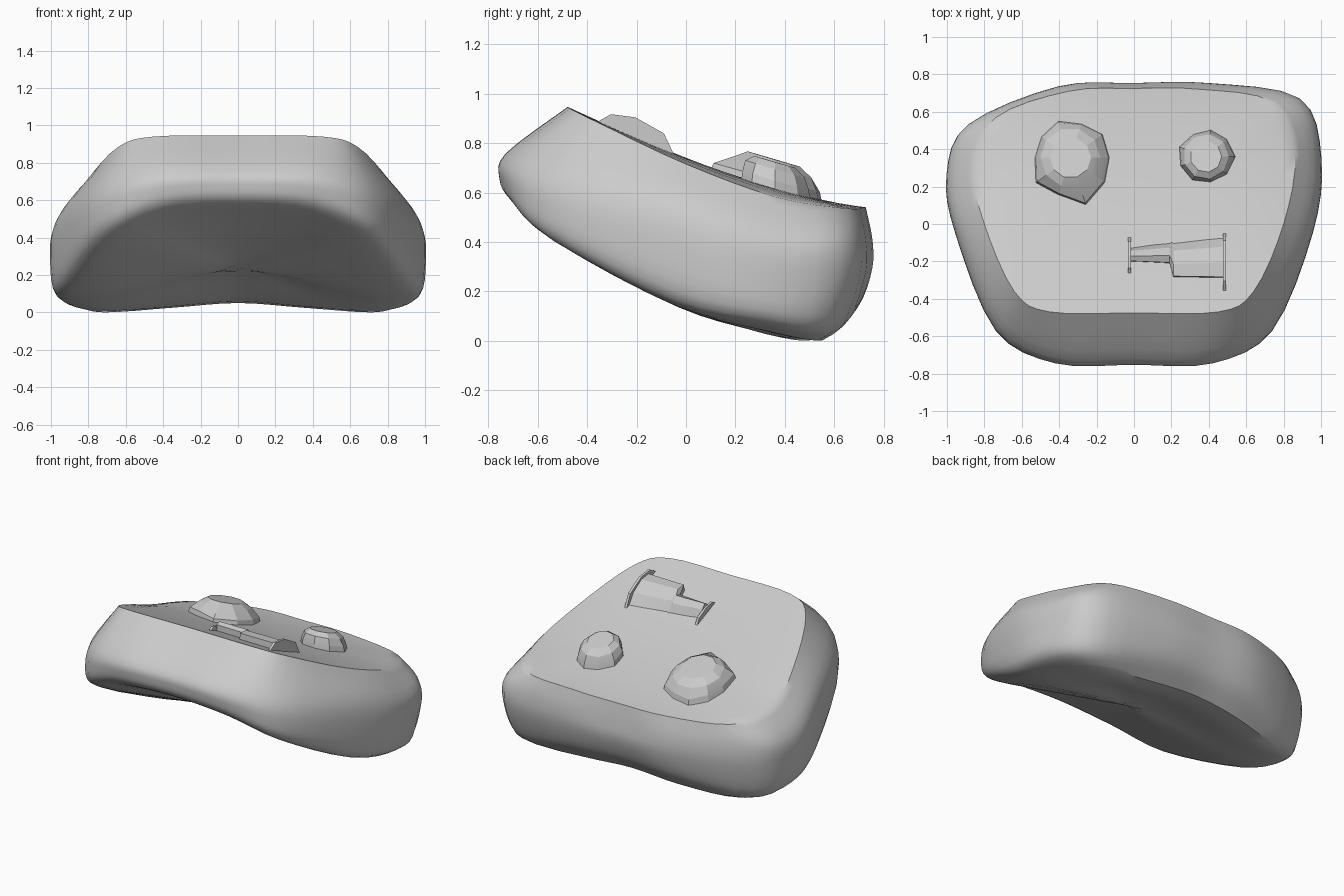
import bpy, bmesh, math
from mathutils import Vector

cube = bpy.data.objects.get("Cube")
if cube:
    bpy.data.objects.remove(cube)

stone = bpy.data.materials.new("plain_grey")
stone.use_nodes = True
GREY = (0.6, 0.6, 0.6, 1)
stone.diffuse_color = GREY
stone.node_tree.nodes["Principled BSDF"].inputs["Base Color"].default_value = GREY


def face_z(y):
    """Height of the sloping top face."""
    return 0.74 - 0.385 * y + 0.13 * y * y


def finish(name, bm, angle):
    bmesh.ops.remove_doubles(bm, verts=bm.verts, dist=0.0005)
    bmesh.ops.recalc_face_normals(bm, faces=bm.faces)
    mesh = bpy.data.meshes.new(name)
    bm.to_mesh(mesh)
    bm.free()
    mesh.materials.append(stone)
    obj = bpy.data.objects.new(name, mesh)
    bpy.context.collection.objects.link(obj)
    if angle:
        bpy.ops.object.select_all(action='DESELECT')
        obj.select_set(True)
        bpy.context.view_layer.objects.active = obj
        bpy.ops.object.shade_smooth_by_angle(angle=math.radians(angle))


def spline(a, b, c, d, t):
    return 0.5 * (2 * b + (c - a) * t + (2 * a - 5 * b + 4 * c - d) * t * t
                  + (3 * b - a - 3 * c + d) * t ** 3)


def smooth_loop(points, steps):
    n = len(points)
    return [spline(points[i - 1], points[i], points[(i + 1) % n], points[(i + 2) % n], s / steps)
            for i in range(n) for s in range(steps)]


def mirrored(half):
    """Close a half outline across x, with the back corners a little uneven."""
    pts = [Vector(p) for p in half]
    pts += [Vector((-p.x, p.y, p.z)) for p in reversed(pts[1:-1])]
    for p in pts:
        p.y += 0.2 * p.x ** 3 * max(0, p.y - 0.1)
    return pts


def loft(bm, rings):
    rows = [[bm.verts.new(p) for p in ring] for ring in rings]
    n = len(rows[0])
    for a, b in zip(rows, rows[1:]):
        for i in range(n):
            j = (i + 1) % n
            bm.faces.new((a[i], a[j], b[j], b[i]))
    bm.faces.new(rows[0])
    bm.faces.new(rows[-1])


# Body: half outlines run from the front middle to the back middle
RIM = [(0, -.475, .945), (.45, -.47, .94), (.64, -.36, .885), (.8, 0, .715),
       (.86, .34, .58), (.74, .61, .535), (.35, .715, .54), (0, .725, .54)]
SHOULDER = [(0, -.72, .76), (.42, -.715, .75), (.72, -.54, .68), (.93, -.05, .55),
            (.985, .32, .42), (.87, .6, .42), (.4, .74, .42), (0, .745, .42)]
WAIST = [(0, -.75, .665), (.42, -.74, .64), (.74, -.57, .53), (.955, -.05, .35),
         (1, .3, .25), (.88, .6, .27), (.4, .74, .29), (0, .75, .3)]
LOWER = [(0, -.715, .59), (.4, -.7, .56), (.71, -.56, .425), (.92, -.05, .17),
         (.97, .3, .09), (.84, .55, .06), (.4, .685, .13), (0, .69, .15)]
BASE = [(0, -.6, .53), (.35, -.58, .495), (.61, -.45, .36), (.77, -.03, .135),
        (.83, .3, .04), (.72, .5, .0), (.35, .57, .025), (0, .58, .05)]

keys = [smooth_loop(mirrored(k), 4) for k in (RIM, SHOULDER, WAIST, LOWER, BASE)]
rings = []
middle = Vector((0, 0.12, 0))
for scale in (0.1, 0.4, 0.65, 0.82, 0.93):
    ring = []
    for p in keys[0]:
        q = middle.lerp(p, scale)
        q.z = face_z(q.y) + (p.z - face_z(p.y)) * scale ** 4
        ring.append(q)
    rings.append(ring)
last = len(keys) - 1
for k in range(last):
    group = (keys[max(k - 1, 0)], keys[k], keys[k + 1], keys[min(k + 2, last)])
    for s in range(4):
        rings.append([spline(*quad, s / 4) for quad in zip(*group)])
rings.append(keys[-1])

# Underside: rounds in gently towards a shallow hollow
hollow = Vector((0, 0, 0.225))
for scale in (0.85, 0.7, 0.5, 0.3, 0.1):
    ring = []
    for p in keys[-1]:
        q = hollow.lerp(p, scale)
        if p.z < hollow.z:
            q.z = hollow.z + (p.z - hollow.z) * scale * scale * (3 - 2 * scale)
        ring.append(q)
    rings.append(ring)
bm = bmesh.new()
loft(bm, rings)
finish("body", bm, 40)


# Eyes: faceted domes with ragged bases
def eye(name, x, y, radius, height, ragged):
    bm = bmesh.new()
    n = len(ragged)
    rows = []
    for spread, lift in ((1, -0.04), (0.96, 0.3), (0.84, 0.72), (0.58, 1)):
        row = []
        for i, r in enumerate(ragged):
            a = math.tau * i / n
            reach = radius * spread * (r if lift < 0.5 else 1)
            px, py = x + reach * math.cos(a), y + reach * math.sin(a)
            row.append(Vector((px, py, face_z(py) + lift * height * (2 - r if lift == 0.3 else 1))))
        rows.append(row)
    loft(bm, rows)
    finish(name, bm, 15)


eye("right_eye", -.34, .355, .19, .115,
    (1.1, 1.12, 1, 1.08, 1, 1, 1.2, 1.1, 1.4, 1.2))
eye("left_eye", .385, .36, .145, .105,
    (1.08, 1, 1, .95, 1.05, 1, 1, .95, 1))


# Mouth: low ridge with a stepped front edge
bm = bmesh.new()
sections = []
for x, front, back in ((-.02, -.2, -.12), (.19, -.21, -.09), (.21, -.285, -.08), (.48, -.29, -.05)):
    depth = back - front
    profile = ((0, -.03), (.03, .04), (.35, .065), (.7, .045), (1, -.03))
    sections.append([Vector((x, front + t * depth, face_z(front + t * depth) + h))
                     for t, h in profile])
loft(bm, sections)
finish("mouth", bm, 20)


# Thin upright fins at the ends of the mouth
def fin(name, x, front, back, height):
    bm = bmesh.new()
    sides = []
    for dx in (-.008, .008):
        outline = ((0, -.02), (.2, .6 * height), (.5, height), (.85, .8 * height), (1, -.02))
        sides.append([Vector((x + dx, front + t * (back - front),
                              face_z(front + t * (back - front)) + h)) for t, h in outline])
    loft(bm, sides)
    finish(name, bm, 0)


fin("mouth_left_fin", .485, -.37, -.04, .08)
fin("mouth_right_fin", -.025, -.28, -.06, .04)
